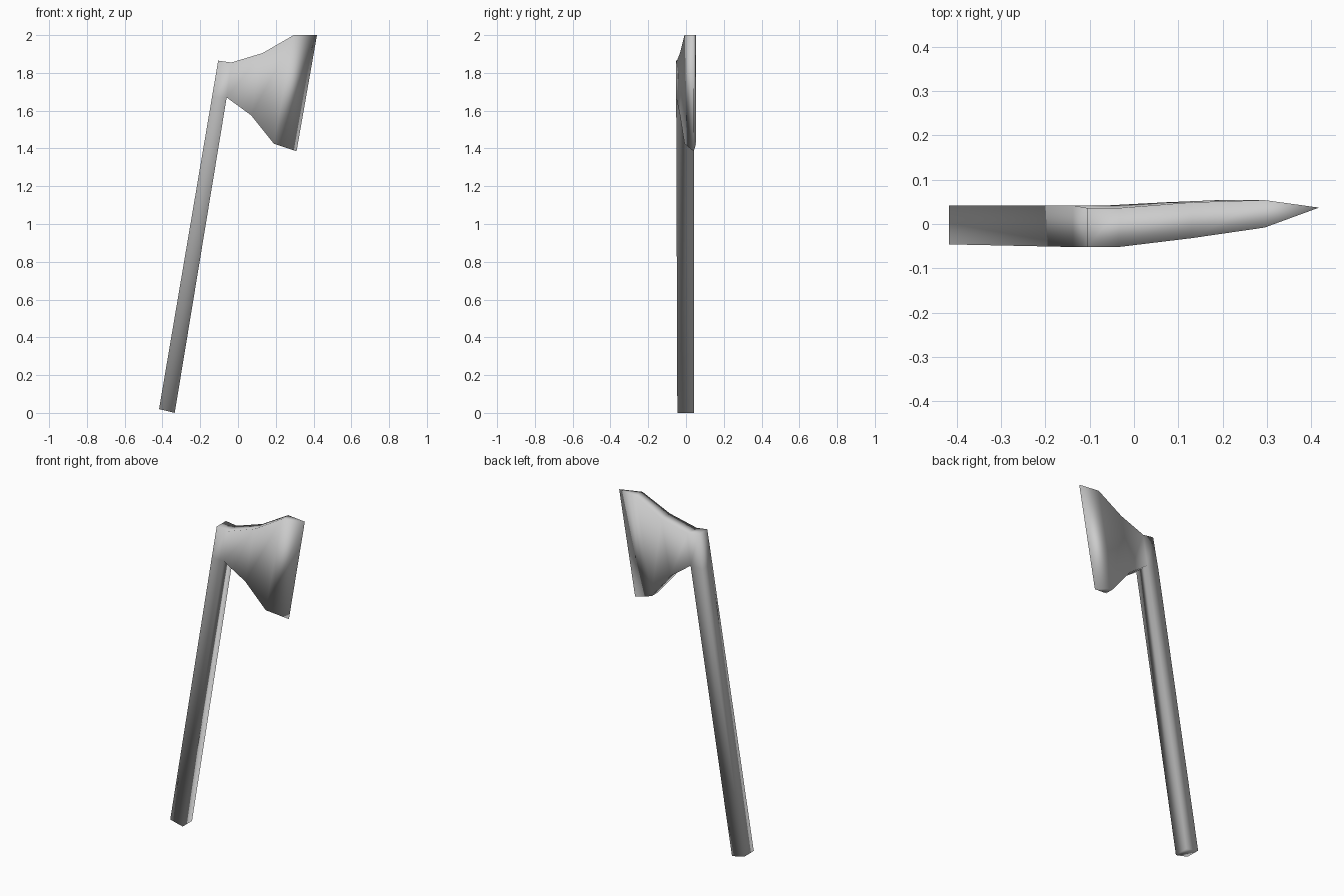
import bpy
import bmesh

default_cube = bpy.data.objects.get("Cube")
if default_cube:
    bpy.data.objects.remove(default_cube, do_unlink=True)

# One plain grey for the whole tool
grey = bpy.data.materials.new("plain grey")
grey.use_nodes = True
colour = (0.6, 0.6, 0.6, 1.0)
grey.diffuse_color = colour
grey.node_tree.nodes["Principled BSDF"].inputs["Base Color"].default_value = colour

bm = bmesh.new()


def section(start, end, front_y, back_y):
    """Four corners around a cut; start and end are (x, z) points."""
    corners = [(start, front_y), (end, front_y), (end, back_y), (start, back_y)]
    return [bm.verts.new((x, y, z)) for (x, z), y in corners]


def bridge(ring_a, ring_b, skip=None):
    """Join two rings with quads, leaving out one side if asked."""
    for i in range(len(ring_a)):
        j = (i + 1) % len(ring_a)
        if i != skip:
            bm.faces.new((ring_a[i], ring_a[j], ring_b[j], ring_b[i]))


# Handle: a slanted four-sided bar, open on its right where the head joins
foot = section((-0.418, 0.02), (-0.335, 0.0), -0.046, 0.042)
neck = section((-0.138, 1.67), (-0.06, 1.67), -0.052, 0.042)
crown = section((-0.105, 1.865), (-0.035, 1.855), -0.052, 0.036)
bridge(foot, neck)
bridge(neck, crown, skip=1)
bm.faces.new(foot)
bm.faces.new(crown)

# Head: flaring sections that leave the open side of the handle
socket = [neck[1], crown[1], crown[2], neck[2]]
waist = section((0.07, 1.575), (0.13, 1.905), -0.032, 0.049)
shoulder = section((0.19, 1.425), (0.295, 2.0), -0.008, 0.054)
bridge(socket, waist)
bridge(waist, shoulder)

# Cutting edge: both cheeks meet in a single line
heel = bm.verts.new((0.31, 0.04, 1.385))
toe = bm.verts.new((0.418, 0.037, 2.0))
front_low, front_high, back_high, back_low = shoulder
bm.faces.new((front_low, front_high, toe, heel))
bm.faces.new((back_high, back_low, heel, toe))
bm.faces.new((front_high, back_high, toe))
bm.faces.new((back_low, front_low, heel))

bmesh.ops.recalc_face_normals(bm, faces=bm.faces[:])
for face in bm.faces:
    face.smooth = True

mesh = bpy.data.meshes.new("axe")
bm.to_mesh(mesh)
bm.free()
mesh.materials.append(grey)
axe = bpy.data.objects.new("axe", mesh)
bpy.context.collection.objects.link(axe)
